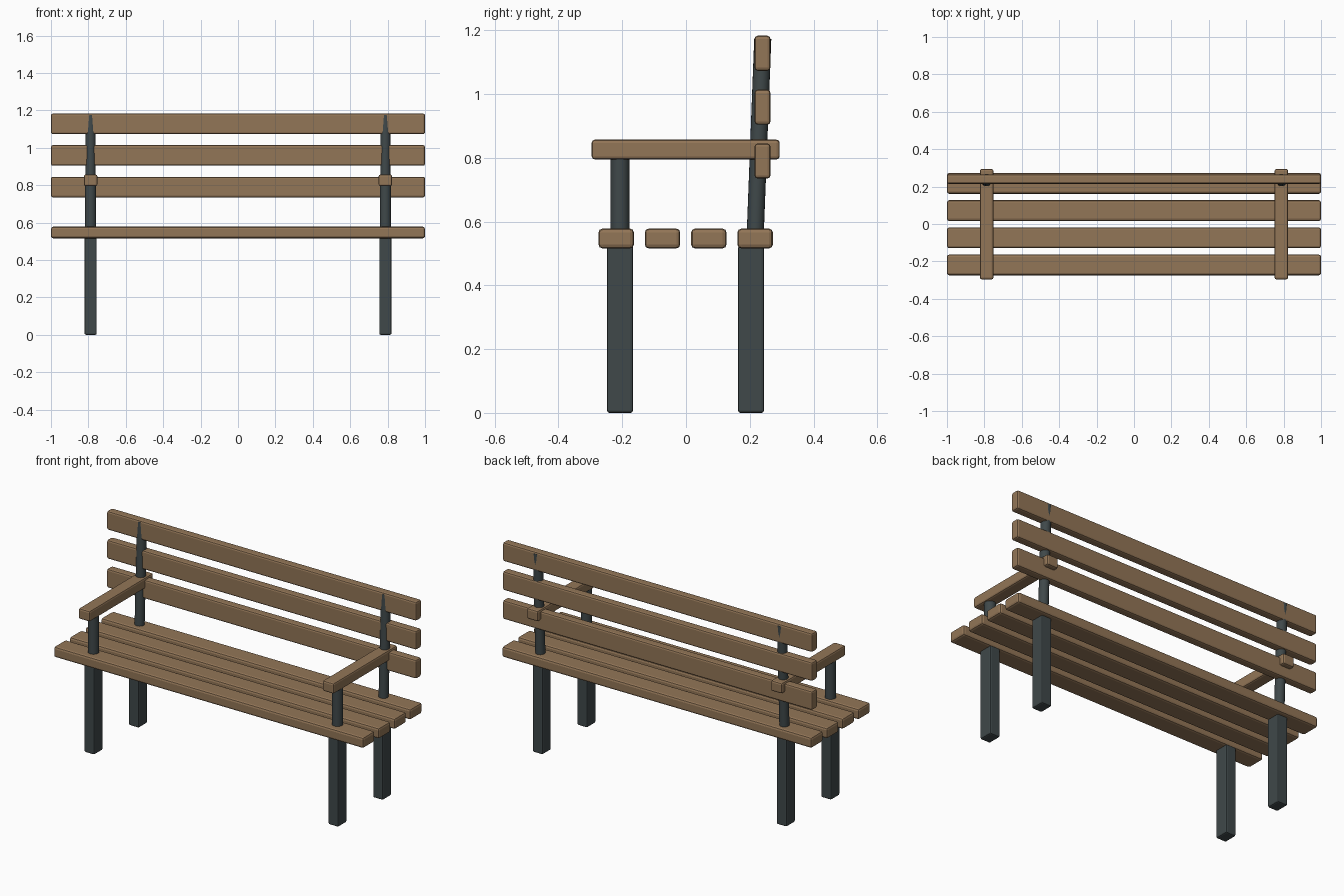
import bpy
from mathutils import Vector

if "Cube" in bpy.data.objects:
    bpy.data.objects.remove(bpy.data.objects["Cube"])


def material(name, color):
    m = bpy.data.materials.new(name)
    m.diffuse_color = color
    m.use_nodes = True
    m.node_tree.nodes["Principled BSDF"].inputs["Base Color"].default_value = m.diffuse_color
    return m


wood = material("wood", (0.29, 0.18, 0.095, 1))
iron = material("iron", (0.05, 0.065, 0.068, 1))


def bar(name, center, size, mat, bevel):
    """Box with softly rounded edges."""
    bpy.ops.mesh.primitive_cube_add(size=1, location=center)
    ob = bpy.context.object
    ob.name = name
    ob.scale = size
    bpy.ops.object.transform_apply(location=False, rotation=False, scale=True)
    mod = ob.modifiers.new("round_edges", 'BEVEL')
    mod.width = bevel
    mod.segments = 2
    ob.data.materials.append(mat)
    return ob


def post(name, start, end, radius):
    """Round post between two points."""
    a, b = Vector(start), Vector(end)
    bpy.ops.mesh.primitive_cylinder_add(vertices=20, radius=radius, depth=(b - a).length,
                                        location=(a + b) / 2)
    ob = bpy.context.object
    ob.name = name
    ob.rotation_euler = (b - a).to_track_quat('Z', 'Y').to_euler()
    ob.data.materials.append(iron)
    bpy.ops.object.shade_smooth_by_angle()
    return ob


# Seat slats
for i in range(4):
    bar(f"seat_slat_{i + 1}", (0, -0.219 + i * 0.1453, 0.547), (2, 0.111, 0.062), wood, 0.012)

# Backrest slats
for i in range(3):
    bar(f"back_slat_{i + 1}", (0, 0.24, 0.79 + i * 0.169), (2, 0.05, 0.11), wood, 0.01)

# Legs, posts and armrests at each end
for side, x in (("left", -0.788), ("right", 0.788)):
    bar(f"{side}_front_leg", (x, -0.207, 0.262), (0.065, 0.082, 0.524), iron, 0.008)
    bar(f"{side}_back_leg", (x, 0.204, 0.262), (0.065, 0.082, 0.524), iron, 0.008)
    post(f"{side}_arm_post", (x, -0.207, 0.53), (x, -0.207, 0.81), 0.03)
    post(f"{side}_back_post", (x, 0.216, 0.53), (x, 0.2408, 1.174), 0.0268)
    bar(f"{side}_armrest", (x, -0.001, 0.826), (0.073, 0.59, 0.062), wood, 0.01)
